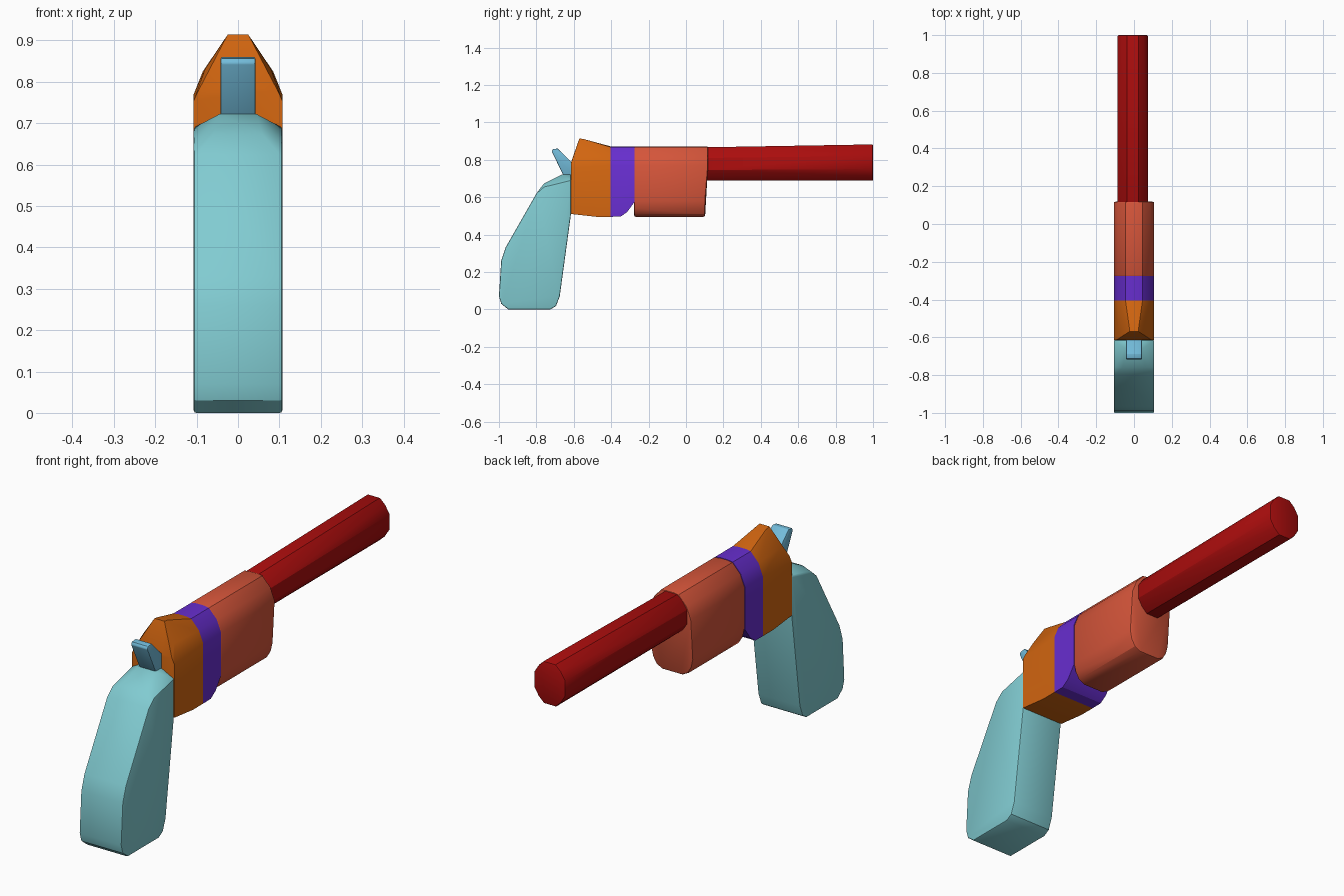
import bpy, bmesh, math

cube = bpy.data.objects.get("Cube")
if cube:
    bpy.data.objects.remove(cube, do_unlink=True)


def material(name, rgb):
    mat = bpy.data.materials.new(name)
    mat.use_nodes = True
    color = (*rgb, 1)
    mat.diffuse_color = color
    mat.node_tree.nodes["Principled BSDF"].inputs["Base Color"].default_value = color
    return mat


teal = material("teal", (0.22, 0.6, 0.64))
sky = material("sky blue", (0.17, 0.5, 0.7))
orange = material("orange", (0.64, 0.13, 0.005))
purple = material("purple", (0.136, 0.027, 0.62))
coral = material("coral", (0.66, 0.09, 0.042))
red = material("dark red", (0.41, 0.004, 0.004))


def hull(name, points, mat, bevel=0.0, shift=0.0):
    """Convex part from points (half width, y, z), mirrored in x."""
    bm = bmesh.new()
    for x, y, z in points:
        for side in (-1, 1):
            bm.verts.new((side * x + shift, y, z))
    bmesh.ops.remove_doubles(bm, verts=bm.verts[:], dist=0.0005)
    bmesh.ops.convex_hull(bm, input=bm.verts[:])
    loose = [v for v in bm.verts if not v.link_faces]
    bmesh.ops.delete(bm, geom=loose, context="VERTS")
    bmesh.ops.dissolve_limit(bm, angle_limit=math.radians(1),
                             verts=bm.verts[:], edges=bm.edges[:])
    if bevel:
        sharp = [e for e in bm.edges if e.calc_face_angle(0) > math.radians(50)]
        bmesh.ops.bevel(bm, geom=sharp, offset=bevel, segments=2, profile=0.5,
                        affect="EDGES", clamp_overlap=True)
    bmesh.ops.recalc_face_normals(bm, faces=bm.faces[:])
    mesh = bpy.data.meshes.new(name)
    bm.to_mesh(mesh)
    bm.free()
    mesh.materials.append(mat)
    obj = bpy.data.objects.new(name, mesh)
    bpy.context.collection.objects.link(obj)
    bpy.ops.object.select_all(action="DESELECT")
    obj.select_set(True)
    bpy.context.view_layer.objects.active = obj
    bpy.ops.object.shade_smooth_by_angle(angle=math.radians(30))
    return obj


def section(profile, y):
    return [(x, y, z) for x, z in profile]


W = 0.107
shoulders = [(W, 0.77), (0.085, 0.825), (0.045, 0.868), (0.02, 0.872)]

# Grip: full-width side profile with a narrower crown
grip_side = [(-1, 0.07), (-0.988, 0.03), (-0.95, 0), (-0.725, 0), (-0.695, 0.018),
             (-0.675, 0.07), (-0.615, 0.51), (-0.615, 0.69), (-0.76, 0.655),
             (-0.8, 0.62), (-0.965, 0.33), (-0.988, 0.26)]
crown = [(0.045, -0.615, 0.722), (0.045, -0.66, 0.722), (0.06, -0.76, 0.672)]
hull("grip", [(W, y, z) for y, z in grip_side] + crown, teal, 0.006)

# Hammer
hammer_side = [(-0.718, 0.845), (-0.712, 0.857), (-0.685, 0.86), (-0.61, 0.785),
               (-0.6, 0.715), (-0.655, 0.715)]
hull("hammer", [(0.042, y, z) for y, z in hammer_side], sky, 0.004)

# Rear frame, rising to a ridge above the grip
rear = section([(W, 0.51), (W, 0.755), (0.095, 0.78), (0.045, 0.785)], -0.615)
ridge = [(0.025, -0.57, 0.914), (0.025, -0.545, 0.91), (0.08, -0.575, 0.83)]
belly = [(W, -0.48, 0.495)]
joint = section([(W, 0.495)] + shoulders, -0.405)
hull("rear_frame", rear + ridge + belly + joint, orange)

# Frame band, chamfered underneath towards the muzzle
band_front = section([(W, 0.575)] + shoulders, -0.275)
band_belly = [(W, -0.35, 0.496), (W, -0.315, 0.52)]
hull("frame_band", joint + band_belly + band_front, purple)

# Cylinder housing with rounded lower corners
lower = [(W, 0.58), (0.098, 0.54), (0.08, 0.51), (0.05, 0.495)]
housing = section(lower + shoulders, -0.277)
housing += [(x, 0.102 if z < 0.6 else 0.118, z) for x, z in lower + shoulders]
hull("cylinder_housing", housing, coral, 0.008)

# Barrel: rounded octagonal tube, slightly taller at the muzzle
outline = [(0.03, 0), (0.057, 0.13), (0.08, 0.32), (0.08, 0.68), (0.057, 0.87), (0.03, 1)]
barrel = []
for y, top in ((0.06, 0.866), (1.0, 0.882)):
    barrel += section([(x, 0.688 + t * (top - 0.688)) for x, t in outline], y)
hull("barrel", barrel, red, 0.006, shift=-0.007)
